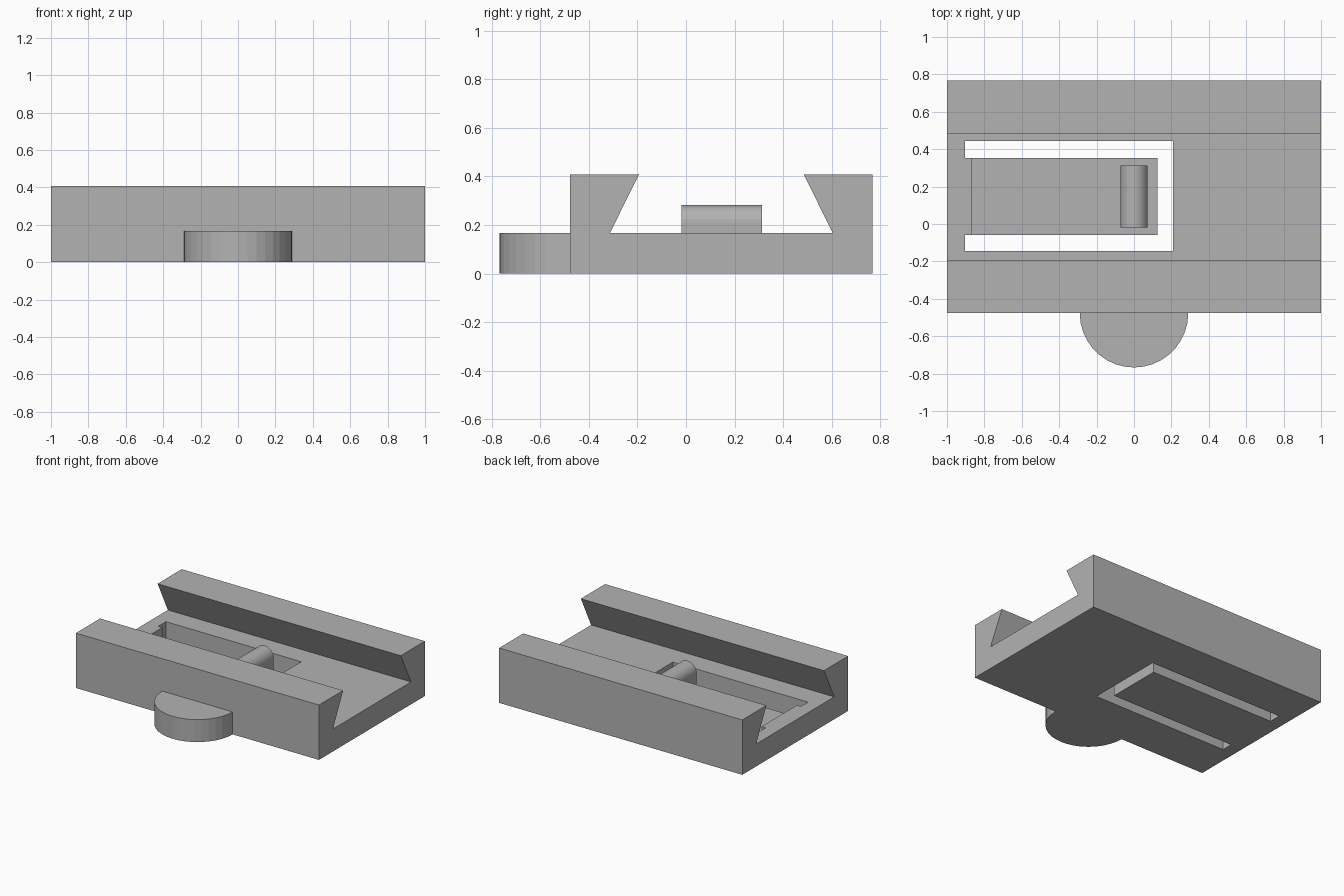
import bpy, bmesh, math
from mathutils import Vector

if "Cube" in bpy.data.objects:
    bpy.data.objects.remove(bpy.data.objects["Cube"])

grey = bpy.data.materials.new("plain grey")
grey.diffuse_color = (0.45, 0.45, 0.45, 1)
grey.use_nodes = True
grey.node_tree.nodes["Principled BSDF"].inputs["Base Color"].default_value = grey.diffuse_color


def prism(name, points, start, length):
    """Extrude a closed outline of 3D points along a vector."""
    bm = bmesh.new()
    face = bm.faces.new([bm.verts.new(Vector(p) + Vector(start)) for p in points])
    out = bmesh.ops.extrude_face_region(bm, geom=[face])
    moved = [g for g in out["geom"] if isinstance(g, bmesh.types.BMVert)]
    bmesh.ops.translate(bm, verts=moved, vec=Vector(length))
    bmesh.ops.recalc_face_normals(bm, faces=bm.faces[:])
    mesh = bpy.data.meshes.new(name)
    bm.to_mesh(mesh)
    bm.free()
    mesh.materials.append(grey)
    obj = bpy.data.objects.new(name, mesh)
    bpy.context.collection.objects.link(obj)
    return obj


def cut(target, cutter):
    mod = target.modifiers.new(cutter.name, 'BOOLEAN')
    mod.operation = 'DIFFERENCE'
    mod.solver = 'EXACT'
    mod.object = cutter
    cutter.hide_render = True
    bpy.context.view_layer.objects.active = target
    bpy.ops.object.modifier_apply(modifier=mod.name)
    bpy.data.objects.remove(cutter)


FRONT, BACK, TOP, FLOOR = -0.477, 0.767, 0.408, 0.167
TONGUE = 0.08

# Dovetail channel body
section = [(FRONT, 0), (BACK, 0), (BACK, TOP), (0.484, TOP), (0.604, FLOOR),
           (-0.313, FLOOR), (-0.193, TOP), (FRONT, TOP)]
body = prism("dovetail_body", [(0, y, z) for y, z in section], (-1, 0, 0), (2, 0, 0))

# U-shaped through slot that frees the spring tongue
slot = [(-0.904, -0.144), (0.209, -0.144), (0.209, 0.444), (-0.904, 0.444),
        (-0.904, 0.354), (0.125, 0.354), (0.125, -0.060), (-0.904, -0.060)]
cut(body, prism("slot_cutter", [(x, y, 0) for x, y in slot], (0, 0, -0.1), (0, 0, 0.4)))

# Recess that thins the tongue from above
recess = [(-0.87, -0.10), (0.17, -0.10), (0.17, 0.40), (-0.87, 0.40)]
cut(body, prism("recess_cutter", [(x, y, 0) for x, y in recess],
                (0, 0, TONGUE), (0, 0, 0.2)))

# Round-topped latch bar on the tongue
r, zc = 0.073, 0.209
arch = [(-r, 0, TONGUE - 0.01), (r, 0, TONGUE - 0.01)]
arch += [(r * math.cos(math.pi * i / 16), 0, zc + r * math.sin(math.pi * i / 16))
         for i in range(17)]
prism("latch_bar", arch, (0, -0.019, 0), (0, 0.332, 0))

# Half-round thumb tab on the front face
R = 0.29
half = [(R * math.cos(math.pi + math.pi * i / 18),
         R * math.sin(math.pi + math.pi * i / 18), 0) for i in range(19)]
prism("thumb_tab", half, (0, FRONT, 0), (0, 0, FLOOR))
